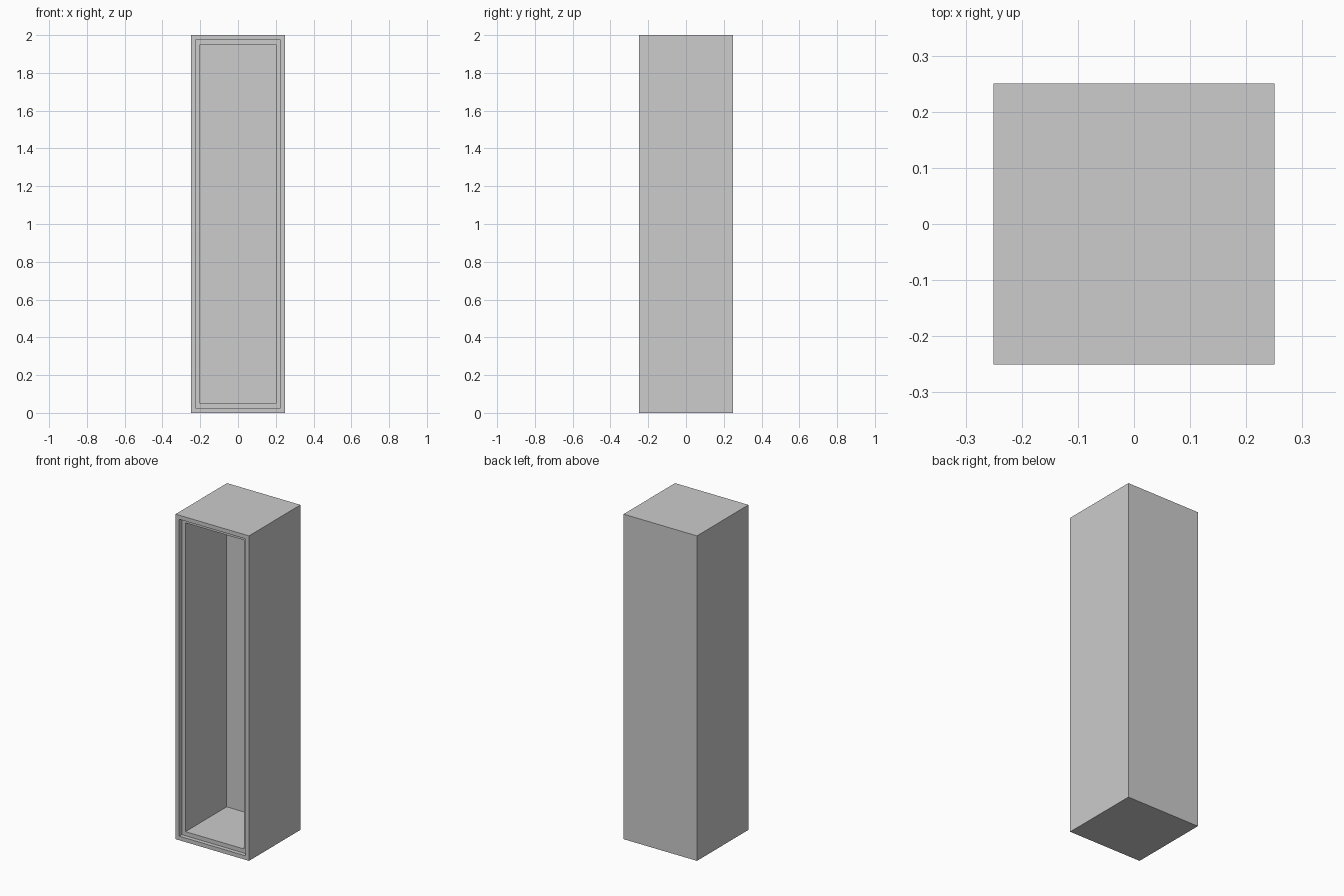
import bpy, bmesh
from mathutils import Matrix, Vector

if "Cube" in bpy.data.objects:
    bpy.data.objects.remove(bpy.data.objects["Cube"])

grey = bpy.data.materials.new("light grey")
grey.diffuse_color = (0.604, 0.604, 0.604, 1)
grey.use_nodes = True
grey.node_tree.nodes["Principled BSDF"].inputs["Base Color"].default_value = grey.diffuse_color

# Outer cabinet block
bm = bmesh.new()
bmesh.ops.create_cube(bm, size=1.0, matrix=Matrix.Translation((0, 0, 1)) @ Matrix.Diagonal((0.5, 0.5, 2.0, 1)))
bm.normal_update()
front = min(bm.faces, key=lambda f: f.calc_center_median().y)


def recess(face, border, depth):
    """Inset a face by a border, then push it back into the block."""
    bmesh.ops.inset_individual(bm, faces=[face], thickness=border, use_even_offset=True)
    face = bmesh.ops.extrude_discrete_faces(bm, faces=[face])["faces"][0]
    bmesh.ops.translate(bm, verts=face.verts, vec=Vector((0, depth, 0)))
    return face


# Shallow door rebate, then the deep interior
front = recess(front, 0.025, 0.025)
recess(front, 0.025, 0.40)
bmesh.ops.recalc_face_normals(bm, faces=bm.faces)

mesh = bpy.data.meshes.new("cabinet_shell")
bm.to_mesh(mesh)
bm.free()
mesh.materials.append(grey)
bpy.context.collection.objects.link(bpy.data.objects.new("cabinet_shell", mesh))
